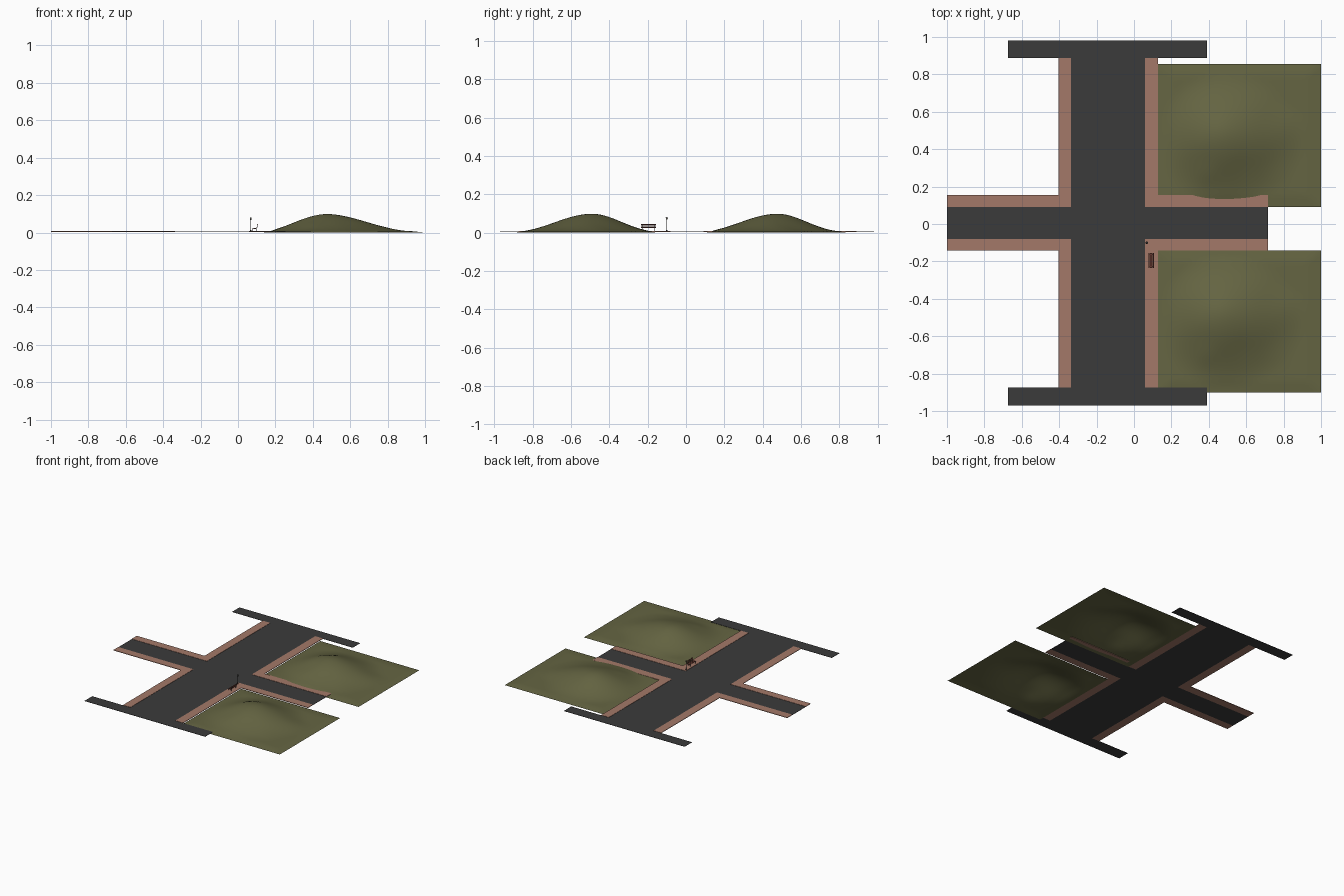
import bpy, bmesh, math, random
from mathutils import Matrix, Vector

if "Cube" in bpy.data.objects:
    bpy.data.objects.remove(bpy.data.objects["Cube"])
random.seed(4)

def mat(name, rgb):
    m = bpy.data.materials.new(name)
    m.diffuse_color = (*rgb, 1)
    m.use_nodes = True
    m.node_tree.nodes["Principled BSDF"].inputs["Base Color"].default_value = m.diffuse_color
    return m

ASPHALT = mat("asphalt grey", (0.043, 0.043, 0.043))
PAVING = mat("paving terracotta", (0.37, 0.19, 0.14))
GRASS = mat("dry grass green", (0.13, 0.13, 0.055))
METAL = mat("dark metal", (0.03, 0.03, 0.03))
WOOD = mat("red brown wood", (0.2, 0.06, 0.045))
GLASS = mat("lamp glass", (0.3, 0.28, 0.22))

def finish(name, bm, m, smooth=False):
    me = bpy.data.meshes.new(name)
    bmesh.ops.recalc_face_normals(bm, faces=bm.faces)
    bm.to_mesh(me)
    bm.free()
    me.materials.append(m)
    for p in me.polygons:
        p.use_smooth = smooth
    ob = bpy.data.objects.new(name, me)
    bpy.context.collection.objects.link(ob)
    return ob

def slab(name, outline, z0, z1, m):
    """Extruded flat outline."""
    bm = bmesh.new()
    f = bm.faces.new([bm.verts.new((x, y, z0)) for x, y in outline])
    ext = bmesh.ops.extrude_face_region(bm, geom=[f])
    vs = [g for g in ext["geom"] if isinstance(g, bmesh.types.BMVert)]
    bmesh.ops.translate(bm, verts=vs, vec=(0, 0, z1 - z0))
    finish(name, bm, m)

def box(bm, c, size, tilt=0):
    M = Matrix.Translation(c) @ Matrix.Rotation(tilt, 4, 'Y') @ Matrix.Diagonal((*size, 1))
    bmesh.ops.create_cube(bm, size=1, matrix=M)

def rod(bm, x, y, z0, z1, r0, r1, n=10):
    bmesh.ops.create_cone(bm, cap_ends=True, segments=n, radius1=r0, radius2=r1, depth=z1 - z0,
                          matrix=Matrix.Translation((x, y, (z0 + z1) / 2)))

# Roads: one outline for main road, end bars and side street
L, R, N, S = -0.337, 0.059, 0.09, -0.08
road = [(-0.674, 0.98), (-0.674, 0.888), (L, 0.888), (L, N), (-1, N), (-1, S), (L, S),
        (L, -0.873), (-0.674, -0.873), (-0.674, -0.97), (0.39, -0.97), (0.39, -0.873),
        (R, -0.873), (R, S), (0.717, S), (0.717, N), (R, N), (R, 0.888), (0.39, 0.888), (0.39, 0.98)]
slab("roads", road, 0.004, 0.006, ASPHALT)

# L shaped pavements on the four corners
for name, x_in, x_out, x_end, y_in, y_out, y_end in [
        ("pavement_north_west", L, -0.403, -1, N, 0.154, 0.888),
        ("pavement_south_west", L, -0.403, -1, S, -0.142, -0.873),
        ("pavement_north_east", R, 0.127, 0.717, N, 0.154, 0.888),
        ("pavement_south_east", R, 0.127, 0.717, S, -0.142, -0.873)]:
    slab(name, [(x_in, y_in), (x_end, y_in), (x_end, y_out), (x_out, y_out),
                (x_out, y_end), (x_in, y_end)], 0.004, 0.008, PAVING)

# Grass hills: grids raised by a lopsided bell and soft bumps
bumps = [(random.uniform(0.3, 0.85), random.uniform(-0.25, 0.25),
          random.uniform(0.05, 0.1), random.uniform(-0.004, 0.005)) for _ in range(14)]

def hill_height(x, dy):
    dx = x - 0.48
    r = math.hypot(dx / (0.36 if dx < 0 else 0.44), dy / (0.38 if dy < 0 else 0.36))
    z = 0.045 * (1 + math.cos(math.pi * min(r, 1)))
    for bx, by, s, h in bumps:
        z += h * math.exp(-((x - bx) ** 2 + (dy - by) ** 2) / (s * s))
    return max(z, 0)

def hill(name, y0, y1, peak):
    bm = bmesh.new()
    n = 40
    bmesh.ops.create_grid(bm, x_segments=n, y_segments=n, size=0.5)
    for v in bm.verts:
        x = 0.128 + (v.co.x + 0.5) * 0.872
        y = y0 + (v.co.y + 0.5) * (y1 - y0)
        edge = min(1, 12 * min(0.5 - abs(v.co.x), 0.5 - abs(v.co.y)))
        v.co = (x, y, edge * (0.005 + hill_height(x, y - peak)) + 0.002 * edge)
    ob = finish(name, bm, GRASS, True)
    return ob

hill("north_hill", 0.09, 0.855, 0.46)
hill("south_hill", -0.902, -0.142, -0.507)

# Bench facing the main road
G = 0.008
bm = bmesh.new()
for i in range(3):
    box(bm, (0.080 + i * 0.007, -0.195, 0.022), (0.0055, 0.078, 0.002))
for i in range(3):
    box(bm, (0.1 + i * 0.002, -0.195, 0.028 + i * 0.007), (0.002, 0.078, 0.0055), 0.28)
finish("bench_slats", bm, WOOD)
bm = bmesh.new()
for y in (-0.225, -0.165):
    box(bm, (0.078, y, (G + 0.021) / 2), (0.002, 0.003, 0.021 - G))
    box(bm, (0.097, y, (G + 0.021) / 2), (0.002, 0.003, 0.021 - G))
    box(bm, (0.088, y, 0.0205), (0.022, 0.003, 0.002))
    box(bm, (0.1035, y, 0.033), (0.002, 0.003, 0.026), 0.28)
finish("bench_frame", bm, METAL)

# Street lamp on the corner
lx, ly = 0.068, -0.1
bm = bmesh.new()
rod(bm, lx, ly, G, G + 0.005, 0.0045, 0.003)
rod(bm, lx, ly, G + 0.005, 0.069, 0.0018, 0.0014)
rod(bm, lx, ly, 0.068, 0.070, 0.004, 0.004)
rod(bm, lx, ly, 0.077, 0.081, 0.0075, 0.001)
finish("lamp_post", bm, METAL)
bm = bmesh.new()
rod(bm, lx, ly, 0.070, 0.077, 0.0035, 0.0055)
finish("lamp_glass", bm, GLASS)
